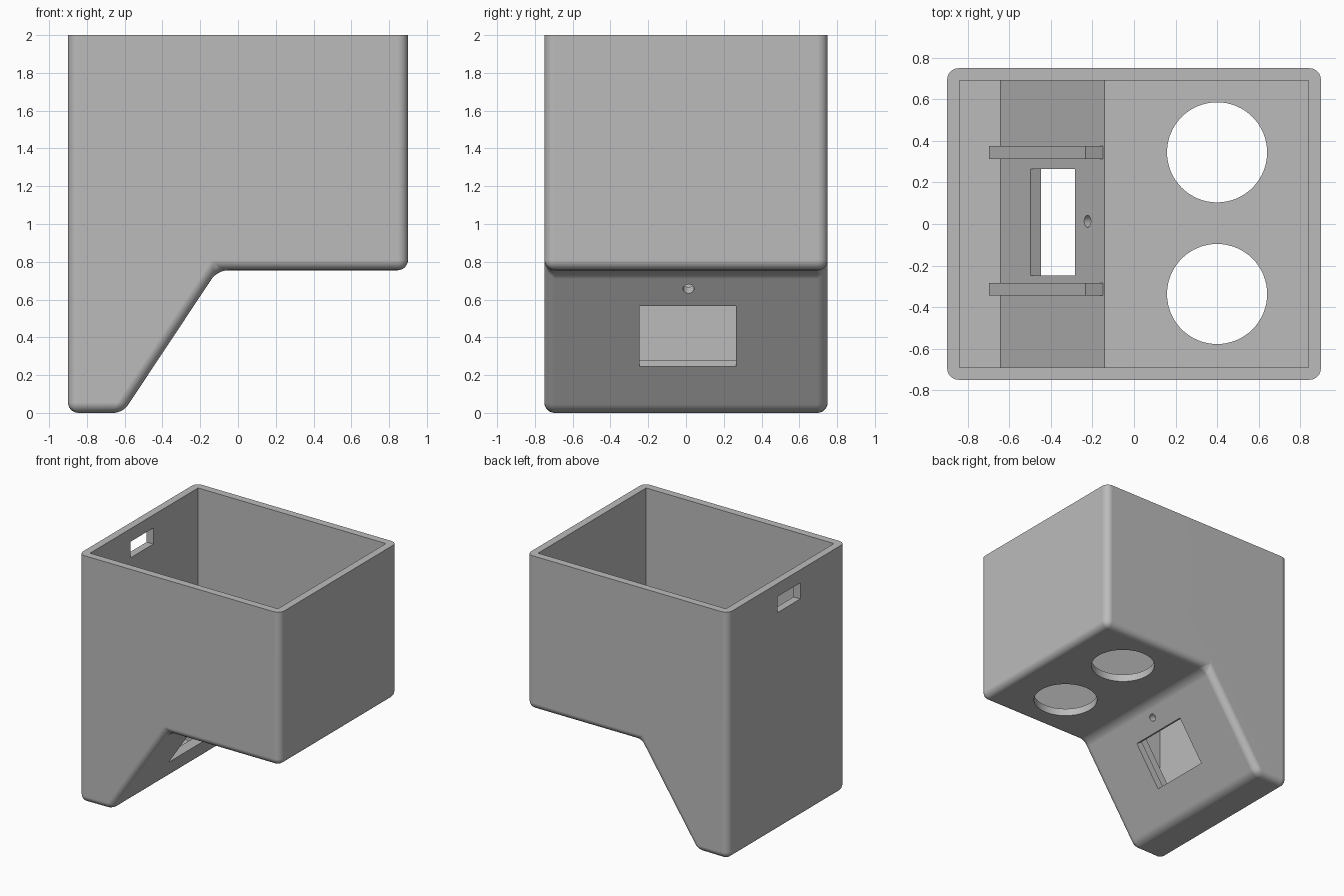
import bpy, bmesh, math
from mathutils import Matrix, Vector

if "Cube" in bpy.data.objects:
    bpy.data.objects.remove(bpy.data.objects["Cube"])

grey = bpy.data.materials.new("grey_plastic")
grey.diffuse_color = (0.5, 0.5, 0.5, 1)
grey.use_nodes = True
grey.node_tree.nodes["Principled BSDF"].inputs["Base Color"].default_value = grey.diffuse_color

K = 1.507                                   # rise of the sloped wall per unit x
N = Vector((-K, 0, 1)).normalized()         # inward direction of the sloped wall
T = Vector((1, 0, K)).normalized()          # direction up the sloped wall
WALL = 0.06


def slope_point(z, y=0.0, depth=0.0):
    """Point on the outer sloped wall at height z, moved inward by depth."""
    return Vector((-0.61 + z / K, y, z)) + N * depth


def add_object(name, bm):
    bmesh.ops.recalc_face_normals(bm, faces=bm.faces[:])
    mesh = bpy.data.meshes.new(name)
    bm.to_mesh(mesh)
    bm.free()
    mesh.materials.append(grey)
    obj = bpy.data.objects.new(name, mesh)
    bpy.context.collection.objects.link(obj)
    return obj


def prism(name, profile, y0, y1):
    """Extrude an xz profile from y0 to y1."""
    bm = bmesh.new()
    face = bm.faces.new([bm.verts.new((x, y0, z)) for x, z in profile])
    ext = bmesh.ops.extrude_face_region(bm, geom=[face])["geom"]
    moved = [v for v in ext if isinstance(v, bmesh.types.BMVert)]
    bmesh.ops.translate(bm, verts=moved, vec=(0, y1 - y0, 0))
    return add_object(name, bm)


def cylinder(name, centre, axis, radius, length, sides):
    bm = bmesh.new()
    rot = Vector((0, 0, 1)).rotation_difference(axis).to_matrix().to_4x4()
    bmesh.ops.create_cone(bm, cap_ends=True, segments=sides, radius1=radius,
                          radius2=radius, depth=length,
                          matrix=Matrix.Translation(centre) @ rot)
    return add_object(name, bm)


def xz(points):
    return [(p.x, p.z) for p in points]


def apply(obj, mod):
    bpy.context.view_layer.objects.active = obj
    bpy.ops.object.modifier_apply(modifier=mod.name)


def cut(obj, cutter):
    mod = obj.modifiers.new("cut", "BOOLEAN")
    mod.operation, mod.solver, mod.object = "DIFFERENCE", "EXACT", cutter
    apply(obj, mod)
    bpy.data.objects.remove(cutter)


# Outer body, rounded everywhere except around the open top
housing = prism("housing", [(-0.9, 0), (-0.61, 0), (-0.109, 0.755),
                            (0.9, 0.755), (0.9, 2), (-0.9, 2)], -0.75, 0.75)
bm = bmesh.new()
bm.from_mesh(housing.data)
edges = [e for e in bm.edges if min(v.co.z for v in e.verts) < 1.99]
bmesh.ops.bevel(bm, geom=edges, offset=0.055, offset_type="OFFSET", segments=6,
                profile=0.5, affect="EDGES", clamp_overlap=True)
bm.to_mesh(housing.data)
bm.free()

# Hollow interior
cut(housing, prism("cavity_cutter", [(-0.84, WALL), (-0.642, WALL), (-0.141, 0.815),
                                     (0.84, 0.815), (0.84, 2.2), (-0.84, 2.2)], -0.69, 0.69))

# Two round openings in the raised floor
for y in (0.345, -0.337):
    cut(housing, cylinder("round_cutter", (0.4, y, 0.78), Vector((0, 0, 1)), 0.241, 0.3, 64))

# Rectangular window and small round hole, square to the sloped wall
cut(housing, prism("window_cutter", xz([slope_point(0.245, 0, -0.05), slope_point(0.565, 0, -0.05),
                                        slope_point(0.565, 0, 0.11), slope_point(0.245, 0, 0.11)]),
                   -0.247, 0.265))
cut(housing, cylinder("small_hole_cutter", slope_point(0.657, 0.013, 0.03), N, 0.029, 0.2, 24))

# Rectangular slot near the top of the tall side wall
cut(housing, prism("slot_cutter", [(-1, 1.765), (-0.8, 1.765), (-0.8, 1.895), (-1, 1.895)],
                   -0.175, 0.117))

# Two bracket rails standing on the inside of the sloped wall
for name, y0, y1 in (("rail_back", 0.314, 0.376), ("rail_front", -0.345, -0.284)):
    low = slope_point(0.068, 0, WALL - 0.004)
    high = low + T * 0.84
    prism(name, xz([low, high, high + N * 0.104, low + N * 0.104]), y0, y1)

# Smooth rounded edges, flat walls
bpy.ops.object.select_all(action="DESELECT")
housing.select_set(True)
bpy.context.view_layer.objects.active = housing
bpy.ops.object.shade_smooth_by_angle(angle=math.radians(30))
weighted = housing.modifiers.new("flat_walls", "WEIGHTED_NORMAL")
weighted.keep_sharp = True
